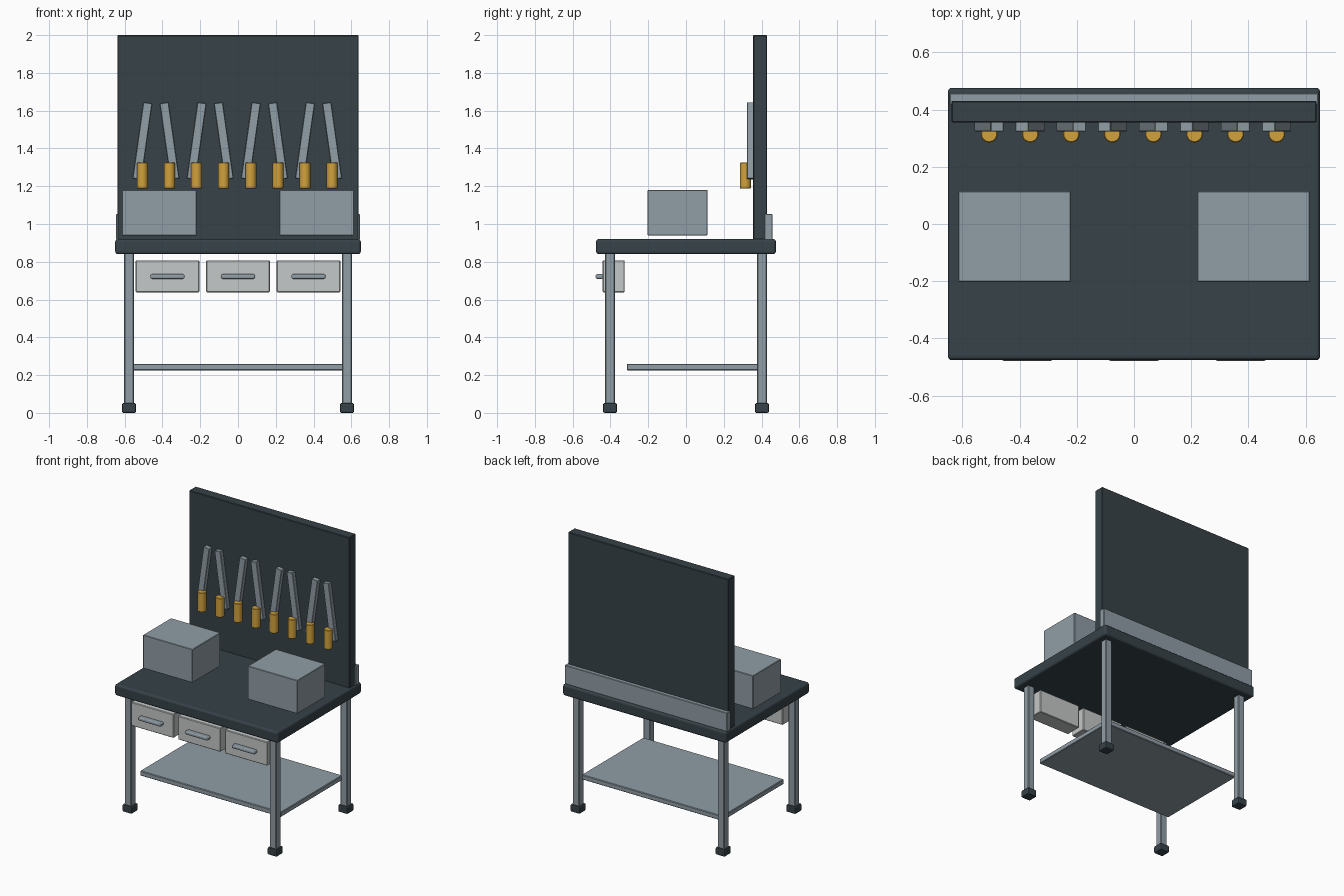
import bpy
import math

cube = bpy.data.objects.get("Cube")
if cube:
    bpy.data.objects.remove(cube, do_unlink=True)


def material(name, rgb):
    mat = bpy.data.materials.new(name)
    mat.use_nodes = True
    mat.diffuse_color = (*rgb, 1)
    bsdf = next(n for n in mat.node_tree.nodes if n.type == 'BSDF_PRINCIPLED')
    bsdf.inputs["Base Color"].default_value = (*rgb, 1)
    return mat


DARK = material("dark_slate", (0.037, 0.054, 0.065))
STEEL = material("steel_grey", (0.28, 0.34, 0.38))
PALE = material("pale_grey", (0.56, 0.58, 0.58))
AMBER = material("amber", (0.64, 0.36, 0.045))


def finish(obj, name, mat, bevel, segments):
    obj.name = obj.data.name = name
    obj.data.materials.append(mat)
    bpy.ops.object.transform_apply(location=False, rotation=False, scale=True)
    if bevel:
        mod = obj.modifiers.new("bevel", 'BEVEL')
        mod.width = bevel
        mod.segments = segments
        mod.limit_method = 'ANGLE'
    return obj


def box(name, mat, x, y, z, bevel=0.003, segments=1, tilt=0):
    """Box from (low, high) ranges on each axis."""
    axes = (x, y, z)
    bpy.ops.mesh.primitive_cube_add(size=1, location=[(a + b) / 2 for a, b in axes],
                                    rotation=(0, tilt, 0))
    obj = bpy.context.object
    obj.scale = [b - a for a, b in axes]
    return finish(obj, name, mat, bevel, segments)


def around(c, size):
    return (c - size / 2, c + size / 2)


# Worktop, tool board and rear rail
box("worktop", DARK, (-0.65, 0.65), (-0.476, 0.476), (0.84, 0.92), 0.014, 3)
box("tool_board", DARK, (-0.638, 0.638), (0.355, 0.43), (0.915, 2.0), 0.004)
box("rear_rail", STEEL, (-0.645, 0.645), (0.415, 0.457), (0.915, 1.052), 0.003)

# Legs with feet
for sx, side in ((-1, "right"), (1, "left")):
    for sy, end in ((-1, "front"), (1, "back")):
        x, y = sx * 0.577, sy * 0.402
        box(f"{end}_{side}_leg", STEEL, around(x, 0.052), around(y, 0.052), (0.03, 0.845), 0.004)
        box(f"{end}_{side}_foot", DARK, around(x, 0.074), around(y, 0.074), (0, 0.052), 0.008, 2)

# Lower shelf
box("lower_shelf", STEEL, (-0.56, 0.56), (-0.313, 0.386), (0.225, 0.26), 0.004)

# Drawers with pulls
for i in range(3):
    x = (i - 1) * 0.373
    box(f"drawer_{i + 1}", PALE, around(x, 0.337), (-0.441, -0.325), (0.638, 0.808), 0.004)
    box(f"drawer_pull_{i + 1}", STEEL, around(x, 0.18), (-0.478, -0.438), (0.71, 0.734), 0.008, 3)

# Storage boxes
for x, side in ((-0.417, "right"), (0.417, "left")):
    box(f"{side}_storage_box", STEEL, around(x, 0.394), around(-0.044, 0.318), (0.94, 1.18), 0.003)

# Hanging tools: leaning blades with round grips
for i in range(8):
    x = (i - 3.5) * 0.1435 - 0.004
    lean = 0.14 if i % 2 == 0 else -0.14
    box(f"tool_blade_{i + 1}", STEEL, around(x, 0.046), (0.323, 0.356), around(1.44, 0.406),
        0.002, tilt=lean)
    bpy.ops.mesh.primitive_cylinder_add(vertices=24, radius=0.029, depth=0.138,
                                        location=(x, 0.314, 1.256))
    finish(bpy.context.object, f"tool_grip_{i + 1}", AMBER, 0.003, 1)
    bpy.ops.object.shade_smooth_by_angle(angle=math.radians(35))
